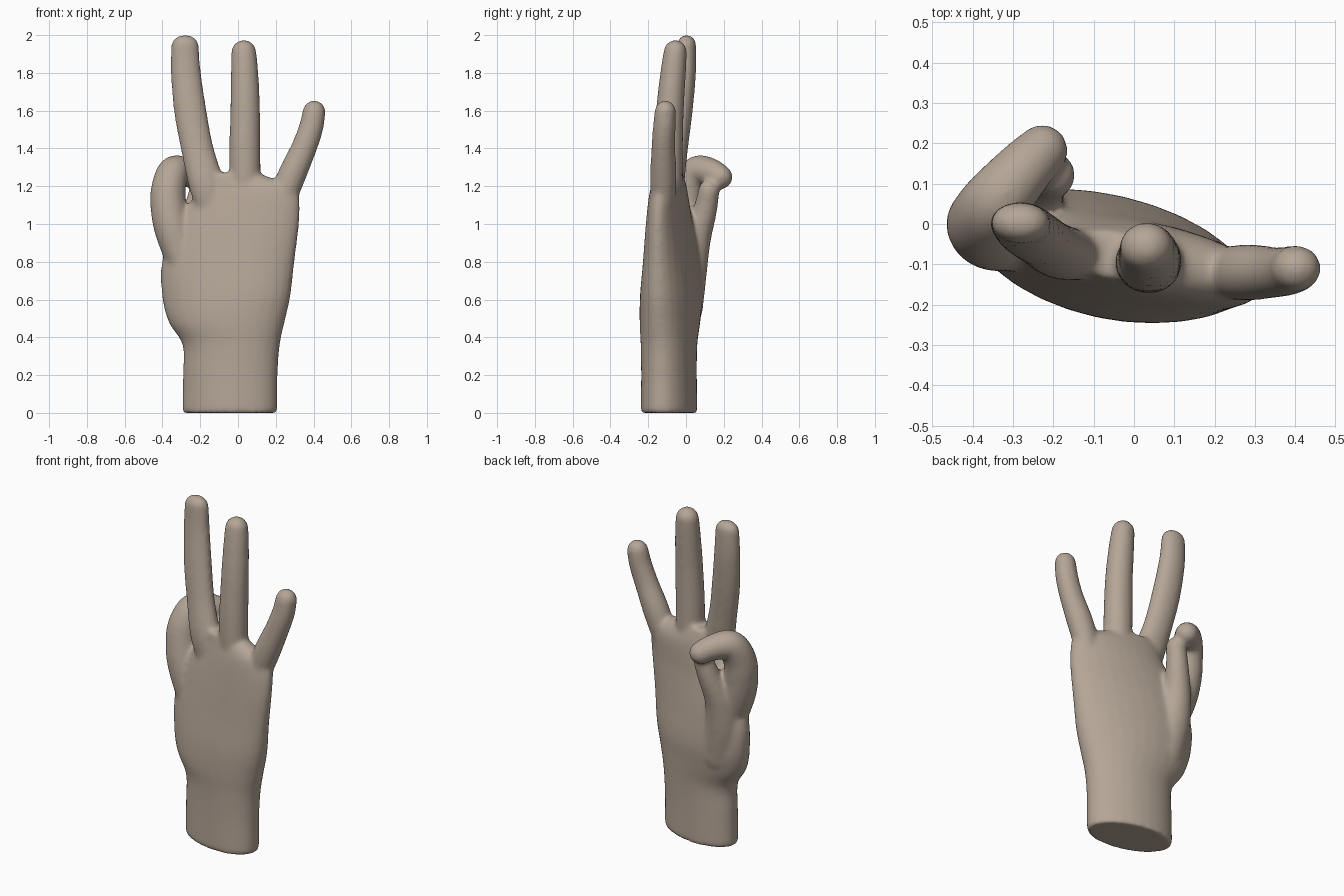
import bpy, bmesh, math
from mathutils import Vector, Matrix

if "Cube" in bpy.data.objects:
    bpy.data.objects.remove(bpy.data.objects["Cube"])

SIDES = 28
bm = bmesh.new()


def spline(keys, steps):
    """Catmull-Rom interpolation of equal-length number tuples."""
    out = []
    n = len(keys)
    for i in range(n - 1):
        p = [keys[max(0, min(n - 1, i + k))] for k in (-1, 0, 1, 2)]
        for s in range(steps):
            t = s / steps
            out.append([0.5 * (2 * b + (c - a) * t + (2 * a - 5 * b + 4 * c - d) * t * t
                               + (3 * b - a - 3 * c + d) * t ** 3)
                        for a, b, c, d in zip(*p)])
    out.append(list(keys[-1]))
    return out


def loft(rings):
    """Closed skin over rings given as (centre, u axis, v axis)."""
    loops = []
    for c, u, v in rings:
        loops.append([bm.verts.new(c + u * math.cos(a) + v * math.sin(a))
                      for a in (2 * math.pi * k / SIDES for k in range(SIDES))])
    for lo, hi in zip(loops, loops[1:]):
        for k in range(SIDES):
            j = (k + 1) % SIDES
            bm.faces.new((lo[k], lo[j], hi[j], hi[k]))
    bm.faces.new(loops[0][::-1])
    bm.faces.new(loops[-1])


def body(sections):
    """Stack of tilted ellipses: z, cx, cy, rx, ry, tilt in degrees."""
    rings = []
    for z, cx, cy, rx, ry, tilt in spline(sections, 5):
        m = Matrix.Rotation(math.radians(tilt), 3, 'Z')
        rings.append((Vector((cx, cy, z)), m @ Vector((rx, 0, 0)), m @ Vector((0, ry, 0))))
    loft(rings)


def digit(path, depth=1.0, blunt=1.0):
    """Round-ended tube along points x, y, z, radius; depth flattens it, blunt shortens the tip."""
    pts = spline(path, 6)
    pos = [Vector(p[:3]) for p in pts]
    rings = []
    side = Vector((1, 0, 0))
    last = len(pts) - 1
    for i, p in enumerate(pts):
        t = (pos[min(i + 1, last)] - pos[max(i - 1, 0)]).normalized()
        side = (side - t * side.dot(t)).normalized()
        v = t.cross(side) * depth
        caps = [0.0]
        if i == 0:
            caps = [-a * math.pi / 12 for a in (5.7, 5, 4, 3, 2, 1, 0)]
        elif i == last:
            caps = [a * math.pi / 12 for a in (0, 1, 2, 3, 4, 5, 5.7)]
        for a in caps:
            r = p[3] * math.cos(a)
            rings.append((pos[i] + t * p[3] * blunt * math.sin(a), side * r, v * r))
    loft(rings)


# wrist and palm
body([(0.00, -0.043, -0.09, 0.251, 0.141, -12),
      (0.02, -0.043, -0.09, 0.256, 0.143, -12),
      (0.20, -0.041, -0.09, 0.255, 0.141, -12),
      (0.36, -0.036, -0.09, 0.262, 0.143, -12),
      (0.48, -0.060, -0.085, 0.313, 0.150, -12),
      (0.62, -0.062, -0.078, 0.348, 0.150, -13),
      (0.80, -0.052, -0.078, 0.360, 0.130, -13),
      (1.00, -0.003, -0.088, 0.334, 0.106, -12),
      (1.14, 0.043, -0.092, 0.288, 0.092, -11),
      (1.20, 0.035, -0.090, 0.260, 0.080, -11),
      (1.27, -0.045, -0.080, 0.150, 0.058, -11)])

# three straight fingers
digit([(-0.11, -0.075, 1.00, 0.075), (-0.165, -0.075, 1.20, 0.093), (-0.216, -0.050, 1.40, 0.086),
       (-0.253, -0.025, 1.60, 0.086), (-0.276, -0.003, 1.80, 0.080), (-0.281, 0.003, 1.946, 0.073)],
      depth=0.7, blunt=0.76)
digit([(0.05, -0.09, 0.98, 0.075), (0.037, -0.095, 1.30, 0.083), (0.038, -0.085, 1.60, 0.079),
       (0.035, -0.068, 1.80, 0.073), (0.031, -0.057, 1.912, 0.066)], depth=0.93, blunt=0.95)
digit([(0.19, -0.125, 0.98, 0.055), (0.270, -0.12, 1.22, 0.075), (0.348, -0.12, 1.40, 0.068),
       (0.387, -0.115, 1.51, 0.065), (0.403, -0.11, 1.594, 0.061)], depth=0.93)

# index finger curled towards the back
digit([(-0.25, -0.03, 0.70, 0.085), (-0.338, -0.02, 0.95, 0.098), (-0.368, -0.005, 1.10, 0.096),
       (-0.366, 0.015, 1.20, 0.091), (-0.338, 0.06, 1.278, 0.084),
       (-0.278, 0.13, 1.275, 0.074), (-0.228, 0.182, 1.248, 0.065)])

# thumb meeting the index fingertip, rising from its thick base
digit([(-0.22, -0.04, 0.56, 0.13), (-0.26, 0.0, 0.75, 0.112), (-0.262, 0.050, 0.92, 0.083),
       (-0.228, 0.100, 1.07, 0.064), (-0.200, 0.122, 1.18, 0.056)])

# webbing between palm, index and thumb
digit([(-0.28, -0.03, 0.80, 0.085), (-0.29, 0.015, 0.92, 0.085), (-0.275, 0.02, 1.03, 0.065)])

# fused skin
bmesh.ops.recalc_face_normals(bm, faces=bm.faces)
mesh = bpy.data.meshes.new("hand")
bm.to_mesh(mesh)
bm.free()
hand = bpy.data.objects.new("hand", mesh)
bpy.context.collection.objects.link(hand)

fuse = hand.modifiers.new("fuse", 'REMESH')
fuse.mode = 'VOXEL'
fuse.voxel_size = 0.011
fuse.use_smooth_shade = True
soften = hand.modifiers.new("soften", 'SMOOTH')
soften.factor = 0.5
soften.iterations = 14

# skin colour
skin = bpy.data.materials.new("skin")
skin.diffuse_color = (0.46, 0.38, 0.31, 1)
skin.use_nodes = True
skin.node_tree.nodes["Principled BSDF"].inputs["Base Color"].default_value = skin.diffuse_color
mesh.materials.append(skin)
